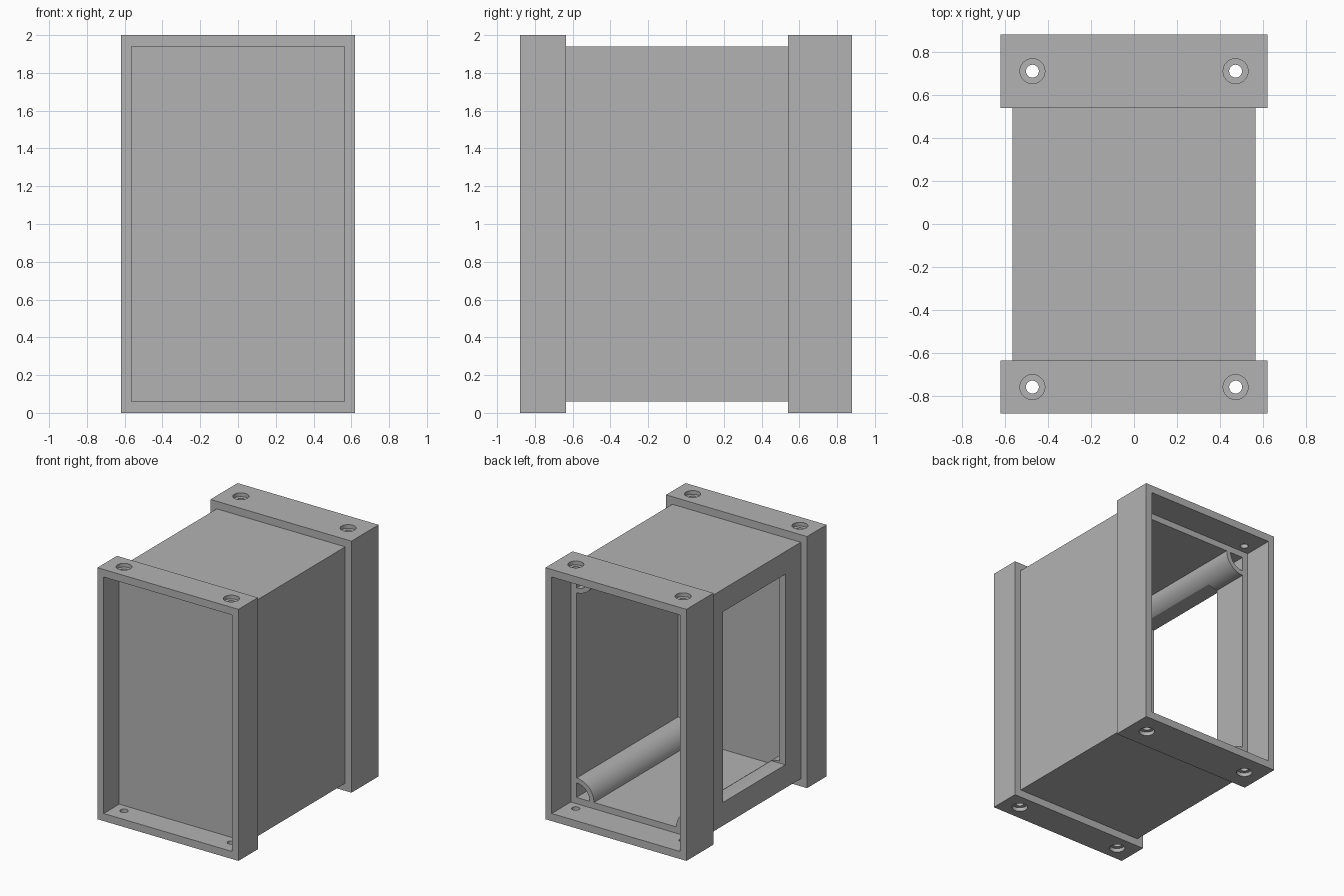
import bpy, bmesh, math

cube = bpy.data.objects.get("Cube")
if cube:
    bpy.data.objects.remove(cube, do_unlink=True)

GREY = (0.45, 0.45, 0.45, 1)
mat = bpy.data.materials.new("plain grey")
mat.use_nodes = True
mat.diffuse_color = GREY
mat.node_tree.nodes["Principled BSDF"].inputs["Base Color"].default_value = GREY

# Main dimensions
OUT_X, TOP = 0.62, 2.0          # collar outside
BODY_X, WALL, GAP = 0.565, 0.05, 0.06
IN_X = BODY_X - WALL            # body inside
IN_LOW, IN_HIGH = GAP + WALL, TOP - GAP - WALL
BODY_FRONT, BODY_BACK = -0.685, 0.64


def add_object(name, bm):
    bmesh.ops.recalc_face_normals(bm, faces=bm.faces)
    mesh = bpy.data.meshes.new(name)
    bm.to_mesh(mesh)
    bm.free()
    mesh.materials.append(mat)
    obj = bpy.data.objects.new(name, mesh)
    bpy.context.collection.objects.link(obj)
    return obj


def box(name, xs, ys, zs):
    bm = bmesh.new()
    bmesh.ops.create_cube(bm, size=1)
    for v in bm.verts:
        v.co = [sum(r) / 2 + c * (r[1] - r[0]) for c, r in zip(v.co, (xs, ys, zs))]
    return add_object(name, bm)


def upright_cylinder(name, x, y, radius, low, high):
    bm = bmesh.new()
    bmesh.ops.create_cone(bm, cap_ends=True, segments=32, radius1=radius,
                          radius2=radius, depth=high - low)
    bmesh.ops.translate(bm, verts=bm.verts, vec=(x, y, (low + high) / 2))
    return add_object(name, bm)


def cut(obj, cutters):
    """Subtract the cutters, bake the result and remove the cutters."""
    for c in cutters:
        c.hide_render = True
        mod = obj.modifiers.new("cut", 'BOOLEAN')
        mod.object, mod.operation, mod.solver = c, 'DIFFERENCE', 'EXACT'
    graph = bpy.context.evaluated_depsgraph_get()
    baked = bpy.data.meshes.new_from_object(obj.evaluated_get(graph))
    obj.modifiers.clear()
    obj.data = baked
    for c in cutters:
        bpy.data.objects.remove(c, do_unlink=True)


def smooth(obj):
    bpy.ops.object.select_all(action='DESELECT')
    obj.select_set(True)
    bpy.context.view_layer.objects.active = obj
    bpy.ops.object.shade_smooth_by_angle(angle=math.radians(30))


def collar(name, y0, y1):
    obj = box(name, (-OUT_X, OUT_X), (y0, y1), (0, TOP))
    cutters = [box("opening_cutter", (-BODY_X, BODY_X), (y0 - 1, y1 + 1), (GAP, TOP - GAP))]
    # Counterbored screw holes through top and bottom
    y, bore = (y0 + y1) / 2, 0.03
    for x in (-0.472, 0.472):
        cutters.append(upright_cylinder("hole_cutter", x, y, 0.03, -0.1, TOP + 0.1))
        cutters.append(upright_cylinder("bore_cutter", x, y, 0.058, -0.1, bore))
        cutters.append(upright_cylinder("bore_cutter", x, y, 0.058, TOP - bore, TOP + 0.1))
    cut(obj, cutters)
    smooth(obj)


def window_cutter():
    return box("window_cutter", (-0.8, -0.25), (-0.44, 0.345), (0.245, 1.76))


def corner_tube(name, sx, sz, outer=0.153, inner=0.115, steps=16):
    """Quarter tube running along an inside corner of the body."""
    cx, cz = sx * IN_X, IN_HIGH if sz > 0 else IN_LOW
    bm = bmesh.new()
    angles = [math.pi / 2 * i / steps for i in range(steps + 1)]
    ring = [(outer, a) for a in angles] + [(inner, a) for a in reversed(angles)]
    start = BODY_FRONT + WALL
    face = bm.faces.new([bm.verts.new((cx - sx * r * math.cos(a), start,
                                       cz - sz * r * math.sin(a))) for r, a in ring])
    new = bmesh.ops.extrude_face_region(bm, geom=[face])["geom"]
    bmesh.ops.translate(bm, verts=[g for g in new if isinstance(g, bmesh.types.BMVert)],
                        vec=(0, BODY_BACK - start, 0))
    obj = add_object(name, bm)
    if sx < 0:
        cut(obj, [window_cutter()])
    smooth(obj)


# Collars around both ends
collar("front_collar", -0.88, -0.635)
collar("back_collar", 0.54, 0.88)

# Hollow body: closed front, open back, window in the right wall
body = box("body", (-BODY_X, BODY_X), (BODY_FRONT, BODY_BACK), (GAP, TOP - GAP))
cut(body, [box("cavity_cutter", (-IN_X, IN_X), (BODY_FRONT + WALL, 2), (IN_LOW, IN_HIGH)),
           window_cutter()])

# Quarter tubes in the four long corners
for sx, side in ((-1, "right"), (1, "left")):
    for sz, level in ((-1, "lower"), (1, "upper")):
        corner_tube(f"{level}_{side}_corner_tube", sx, sz)
